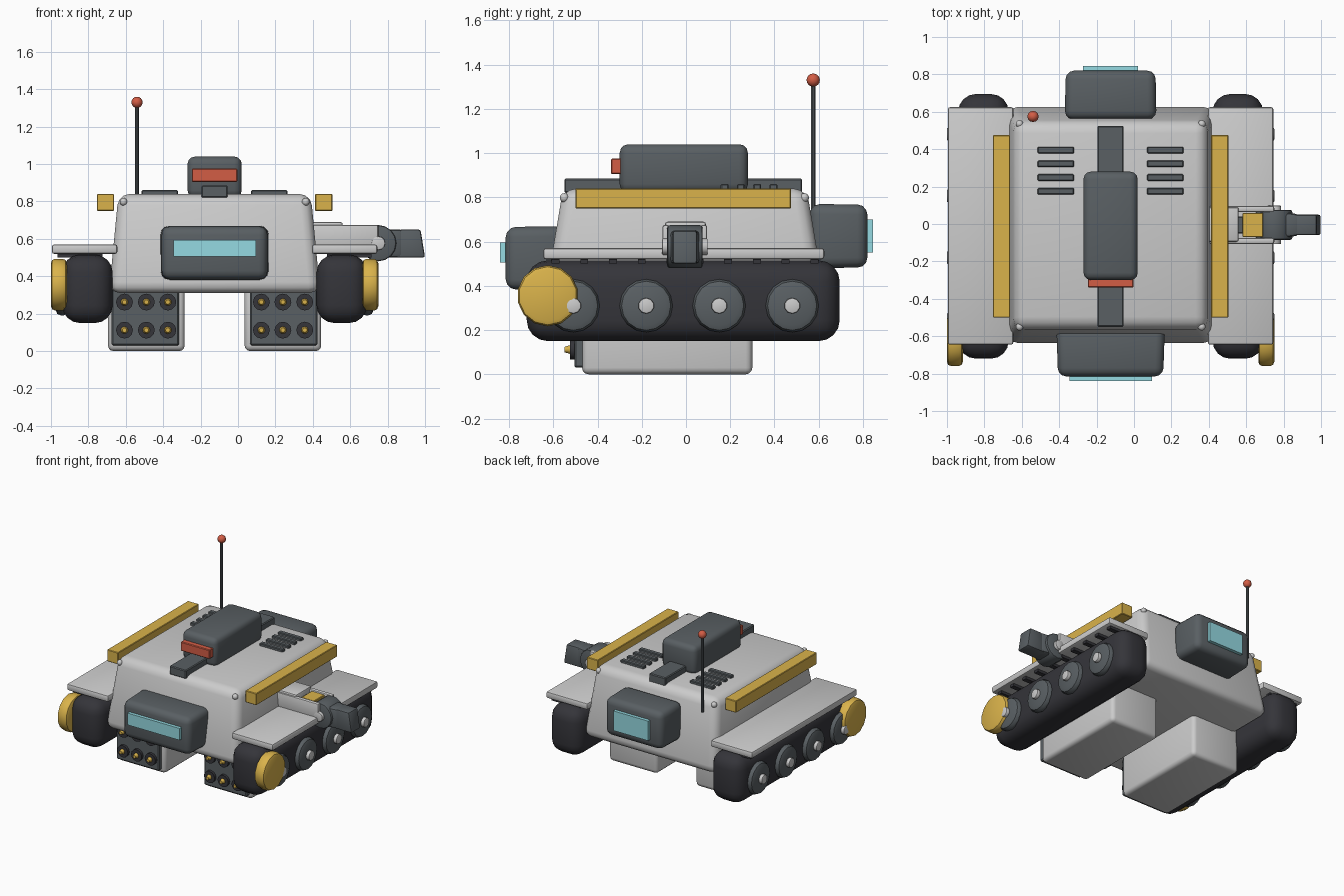
import bpy, bmesh, math
from mathutils import Matrix, Vector

if "Cube" in bpy.data.objects:
    bpy.data.objects.remove(bpy.data.objects["Cube"])

C = -0.125  # symmetry plane of the vehicle body


def mat(name, r, g, b):
    m = bpy.data.materials.new(name)
    m.diffuse_color = (r, g, b, 1)
    m.use_nodes = True
    m.node_tree.nodes["Principled BSDF"].inputs["Base Color"].default_value = m.diffuse_color
    return m


SLATE = mat("slate", 0.10, 0.115, 0.125)
BLACK = mat("rubber", 0.035, 0.035, 0.042)
YELLOW = mat("yellow", 0.70, 0.45, 0.07)
RED = mat("red", 0.65, 0.11, 0.06)
GLASS = mat("glass", 0.30, 0.70, 0.76)
LIGHT = None


def finish(name, bm, material, bevel=0, seg=2, smooth=True):
    me = bpy.data.meshes.new(name)
    bmesh.ops.recalc_face_normals(bm, faces=bm.faces)
    if bevel:
        bmesh.ops.bevel(bm, geom=bm.edges[:], offset=bevel, segments=seg,
                        profile=0.5, affect='EDGES', clamp_overlap=True)
    bm.to_mesh(me)
    bm.free()
    ob = bpy.data.objects.new(name, me)
    bpy.context.collection.objects.link(ob)
    if material:
        me.materials.append(material)
    if smooth:
        bpy.context.view_layer.objects.active = ob
        ob.select_set(True)
        bpy.ops.object.shade_smooth_by_angle(angle=math.radians(35))
        ob.select_set(False)
    return ob


def box(name, x, y, z, material=None, bevel=0, seg=2, taper=(1, 1), axis=2, side=1):
    """Box from ranges; the end on the given axis/side is scaled by taper."""
    bm = bmesh.new()
    bmesh.ops.create_cube(bm, size=1)
    o = [i for i in range(3) if i != axis]
    for v in bm.verts:
        if v.co[axis] * side > 0:
            v.co[o[0]] *= taper[0]
            v.co[o[1]] *= taper[1]
        for i, r in enumerate((x, y, z)):
            v.co[i] = (r[0] + r[1]) / 2 + v.co[i] * (r[1] - r[0])
    return finish(name, bm, material, bevel, seg)


def rod(name, a, b, r1, r2=None, n=16, material=None, bevel=0):
    """Cylinder or cone frustum between two points."""
    a, b = Vector(a), Vector(b)
    d = b - a
    bm = bmesh.new()
    bmesh.ops.create_cone(bm, cap_ends=True, segments=n, radius1=r1,
                          radius2=r1 if r2 is None else r2, depth=d.length,
                          matrix=Matrix.Translation((a + b) / 2) @ d.to_track_quat('Z', 'Y').to_matrix().to_4x4())
    if bevel:
        rim = [e for e in bm.edges if any(len(f.verts) > 4 for f in e.link_faces)]
        bmesh.ops.bevel(bm, geom=rim, offset=bevel, segments=2, profile=0.5, affect='EDGES')
    return finish(name, bm, material)


def ball(name, p, r, material=None, n=12):
    bm = bmesh.new()
    bmesh.ops.create_uvsphere(bm, u_segments=n, v_segments=n // 2 + 2, radius=r,
                              matrix=Matrix.Translation(p))
    return finish(name, bm, material)


# Hull
box("hull", (C - 0.565, C + 0.565), (-0.645, 0.635), (0.31, 0.84), None, 0.06, 3, (0.91, 0.86))

# Front and rear sensor housings with windows
box("front_housing", (C - 0.29, C + 0.29), (-0.815, -0.55), (0.38, 0.67), SLATE, 0.045, 3, (0.97, 0.97), 1, -1)
box("front_window", (-0.345, 0.095), (-0.84, -0.79), (0.505, 0.595), GLASS)
box("rear_housing", (C - 0.245, C + 0.245), (0.56, 0.82), (0.48, 0.77), SLATE, 0.045, 3, (0.98, 0.98), 1, 1)
box("rear_window", (C - 0.147, C + 0.147), (0.80, 0.845), (0.55, 0.70), GLASS)

# Roof spine, turret block and red lens
box("roof_spine", (C - 0.07, C + 0.07), (-0.55, 0.525), (0.82, 0.885), SLATE, 0.006, 1)
box("roof_block", (C - 0.145, C + 0.145), (-0.30, 0.28), (0.82, 1.04), SLATE, 0.04, 3)
box("red_lens", (C - 0.122, C + 0.122), (-0.34, -0.27), (0.905, 0.975), RED, 0.005, 1)

# Antenna
rod("antenna_mast", (-0.54, 0.575, 0.74), (-0.54, 0.575, 1.32), 0.011, n=10, material=SLATE)
ball("antenna_tip", (-0.54, 0.575, 1.33), 0.03, RED)

for s, tag in ((1, "right"), (-1, "left")):
    def X(a, b):
        return tuple(sorted((C + s * a, C + s * b)))

    def P(d, y, z):
        return (C + s * d, y, z)

    # Roof vents, corner bolts, side rails
    for y in (0.175, 0.248, 0.322, 0.395):
        box("vent_" + tag, X(0.195, 0.39), (y - 0.018, y + 0.018), (0.82, 0.86), SLATE, 0.005, 1)
    for y in (-0.55, 0.535):
        ball("corner_bolt_" + tag, P(0.487, y, 0.798), 0.021, None, 10)
    box("side_rail_" + tag, X(0.537, 0.63), (-0.50, 0.475), (0.75, 0.84), YELLOW, 0.004, 1)

    # Fender with studs under its edge
    box("fender_" + tag, X(0.52, 0.87), (-0.645, 0.625), (0.52, 0.57), None, 0.012, 2)
    for k in range(10):
        y = -0.59 + k * 0.13
        box("fender_stud_" + tag, X(0.60, 0.84), (y - 0.018, y + 0.018), (0.5, 0.525), BLACK)

    # Track, road wheels and yellow drive disc
    box("track_" + tag, X(0.545, 0.815), (-0.72, 0.695), (0.15, 0.515), BLACK, 0.095, 4)
    for y in (-0.51, -0.18, 0.15, 0.48):
        rod("wheel_" + tag, P(0.78, y, 0.31), P(0.85, y, 0.31), 0.12, n=16, material=SLATE, bevel=0.03)
        rod("wheel_hub_" + tag, P(0.84, y, 0.31), P(0.875, y, 0.31), 0.036, n=10, bevel=0.006)
    rod("drive_disc_" + tag, P(0.79, -0.625, 0.355), P(0.875, -0.625, 0.355), 0.138, n=14,
        material=YELLOW, bevel=0.022)

    # Lower launcher pod with its tubes
    box("launcher_pod_" + tag, X(0.16, 0.57), (-0.47, 0.30), (0.0, 0.36), None, 0.03, 3)
    box("launcher_face_" + tag, X(0.19, 0.55), (-0.505, -0.44), (0.03, 0.33), SLATE, 0.008, 1)
    for d in (0.25, 0.365, 0.482):
        for z in (0.112, 0.262):
            rod("launch_tube_" + tag, (C + s * d, -0.49, z), (C + s * d, -0.525, z), 0.045, n=12, material=BLACK)
            rod("tube_tip_" + tag, (C + s * d, -0.51, z), (C + s * d, -0.55, z), 0.024, 0.012, 10, YELLOW)

# Side arm on the right: base, two cheek plates, yellow insert
box("arm_base", (0.38, 0.56), (-0.095, 0.09), (0.55, 0.69), None, 0.012, 2)
for y in (-0.09, 0.08):
    box("arm_cheek", (0.40, 0.75), (y - 0.016, y + 0.016), (0.545, 0.675), None, 0.01, 2)
box("arm_insert", (0.58, 0.69), (-0.07, 0.06), (0.56, 0.668), YELLOW, 0.004, 1)
box("arm_core", (0.50, 0.75), (-0.05, 0.04), (0.54, 0.65), SLATE, 0.005, 1)

# Elbow joint and claw
rod("elbow", (0.75, -0.085, 0.577), (0.75, 0.075, 0.577), 0.097, n=16, material=SLATE, bevel=0.012)
rod("elbow_pin", (0.75, -0.108, 0.577), (0.75, 0.098, 0.577), 0.037, n=12, bevel=0.005)
box("forearm", (0.76, 0.885), (-0.08, 0.07), (0.50, 0.65), SLATE, 0.02, 2, (0.75, 1), 0, 1)
box("forearm_tip", (0.84, 1.0), (-0.06, 0.05), (0.50, 0.65), SLATE, 0.012, 2, (0.7, 1), 2, 1)
